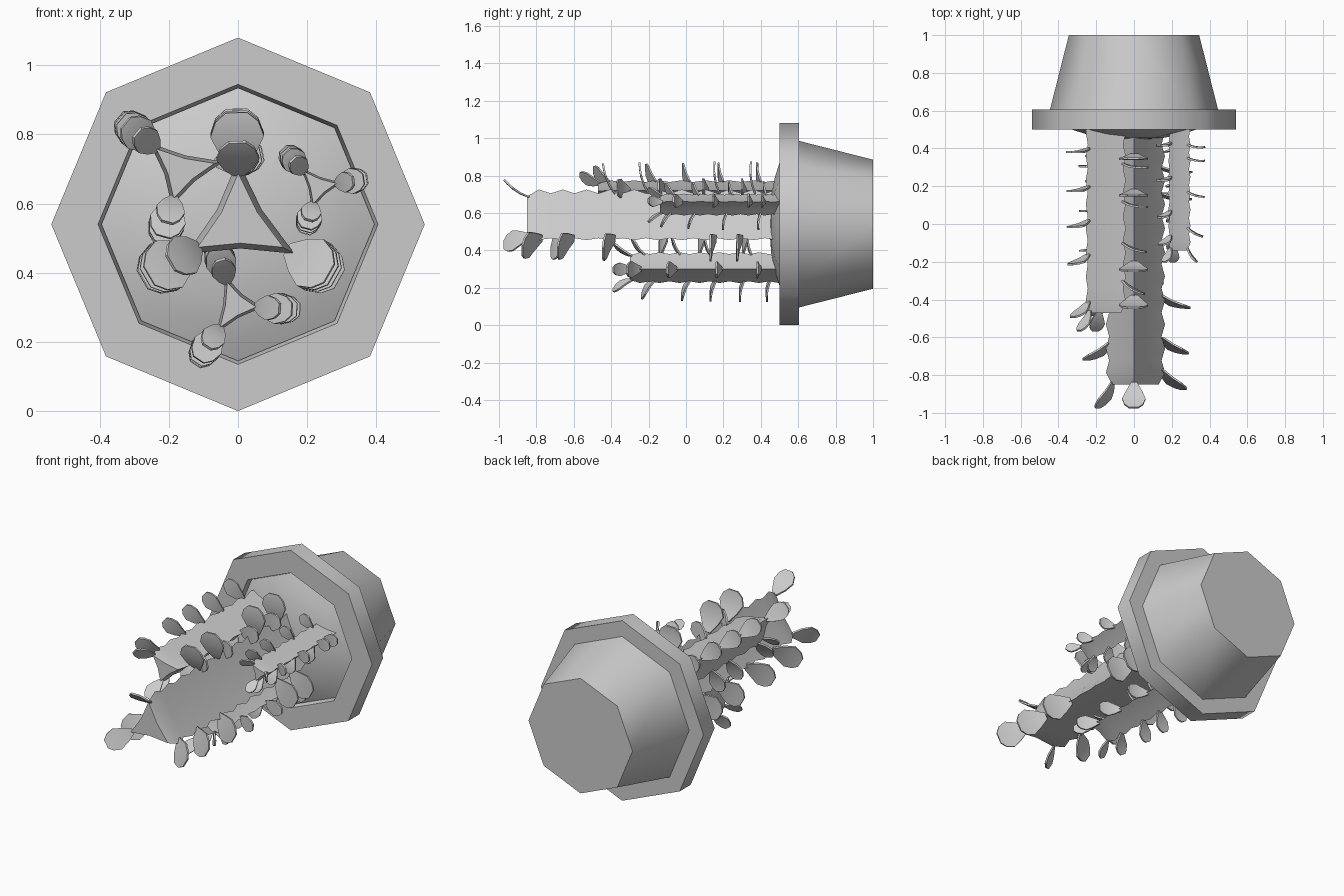
import bpy, bmesh, math
from mathutils import Vector

if "Cube" in bpy.data.objects:
    bpy.data.objects.remove(bpy.data.objects["Cube"])

CZ = 0.54  # height of the pot axis


def finish(name, bm, angle):
    bmesh.ops.remove_doubles(bm, verts=bm.verts, dist=1e-5)
    bmesh.ops.recalc_face_normals(bm, faces=bm.faces)
    me = bpy.data.meshes.new(name)
    bm.to_mesh(me)
    bm.free()
    ob = bpy.data.objects.new(name, me)
    bpy.context.collection.objects.link(ob)
    bpy.ops.object.select_all(action='DESELECT')
    ob.select_set(True)
    bpy.context.view_layer.objects.active = ob
    bpy.ops.object.shade_smooth_by_angle(angle=math.radians(angle))
    return ob


def loft(bm, rings, caps=True):
    vs = [[bm.verts.new(p) for p in r] for r in rings]
    n = len(vs[0])
    for a, b in zip(vs, vs[1:]):
        for i in range(n):
            j = (i + 1) % n
            bm.faces.new((a[i], a[j], b[j], b[i]))
    if caps:
        bm.faces.new(vs[0])
        bm.faces.new(vs[-1])


def turned(name, profile, angle):
    """Eight-sided turning about the y axis; profile is (radius, y)."""
    bm = bmesh.new()
    loft(bm, [[(r * math.sin(k * math.pi / 4), y, CZ + r * math.cos(k * math.pi / 4))
               for k in range(8)] for r, y in profile])
    return finish(name, bm, angle)


# pot with thick rim, and domed soil
turned("pot", [(0.345, 1.0), (0.445, 0.605), (0.54, 0.605), (0.54, 0.5),
               (0.405, 0.5), (0.39, 0.56)], 50)
turned("soil", [(0.395, 0.56), (0.395, 0.53), (0.33, 0.5), (0.25, 0.475),
                (0.15, 0.455), (0.05, 0.448)], 50)


def add_leaf(bm, base, out, tilt, length, width):
    """Curved hexagonal leaf leaning forward (-y) by tilt from the outward direction."""
    fwd = Vector((0, -1, 0))
    side = out.cross(fwd)
    rows = [(0.0, 0.25), (0.3, 0.68), (0.6, 1.0), (0.85, 0.8), (1.0, 0.4)]
    pos, last, rings = base.copy(), 0.0, []
    for t, w in rows:
        a = tilt + math.radians(18 - 36 * t)
        d = out * math.cos(a) + fwd * math.sin(a)
        nrm = d.cross(side).normalized() * 0.005
        pos = pos + d * (t - last) * length
        last = t
        s = side * w * width / 2
        rings.append([pos - s - nrm, pos + s - nrm, pos + s + nrm, pos - s + nrm])
    loft(bm, rings)


def cactus(name, corners, front, step, wave, length, width, rows, tips):
    """Three-ridged stem with scalloped ridges, plus leaves along each ridge."""
    pts = [Vector((x, 0, z)) for x, z in corners]
    c = sum(pts, Vector()) / 3
    n = round((0.55 - front) / step) * 2
    rings = []
    for i in range(n + 1):
        y = front + (0.55 - front) * i / n
        k = 1 + (wave if i % 2 else -wave)
        if i == 0:
            k = 0.84
        ring = []
        for a, b in zip(pts, pts[1:] + pts[:1]):
            mid = (a + b) / 2
            ring.append(c + (a - c) * k + Vector((0, y, 0)))
            ring.append(c + (mid - c) * (0.88 if i else 0.7) + Vector((0, y, 0)))
        rings.append(ring)
    bm = bmesh.new()
    loft(bm, rings)
    finish(name + "_stem", bm, 50)
    bm = bmesh.new()
    for p, ys, tip in zip(pts, rows, tips):
        out = (p - c).normalized()
        for y in ys:
            f = (0.5 - y) / (0.5 - front)
            add_leaf(bm, p - out * 0.012 + Vector((0, y, 0)), out,
                     math.radians(12 + 34 * f * f), length, width)
        if tip:  # small leaf at the growing end
            add_leaf(bm, c + (p - c) * 0.82 + Vector((0, front + 0.012, 0)), out,
                     math.radians(60), length * 0.95, width * 0.8)
    finish(name + "_leaves", bm, 35)


cactus("tall", [(0.0, 0.715), (0.155, 0.46), (-0.14, 0.46)], -0.85, 0.13, 0.06, 0.175, 0.155,
       [[0.37, 0.18, -0.2, -0.38], [0.3, 0.16, -0.38, -0.6, -0.77],
        [0.33, 0.1, -0.1, -0.38, -0.63]], [1, 0, 1])
cactus("left", [(-0.25, 0.77), (-0.05, 0.72), (-0.19, 0.60)], -0.47, 0.125, 0.06, 0.14, 0.105,
       [[0.4, 0.2, 0.02, -0.16, -0.41], [0.32, 0.12, -0.1, -0.3],
        [0.38, 0.25, 0.03, -0.13, -0.4]], [1, 0, 1])
cactus("right", [(0.185, 0.70), (0.295, 0.66), (0.215, 0.59)], -0.14, 0.085, 0.06, 0.095, 0.075,
       [[0.43, 0.25, 0.07, -0.06], [0.42, 0.35, 0.17, -0.02],
        [0.4, 0.22, 0.05, -0.08]], [1, 1, 1])
cactus("low", [(-0.035, 0.385), (0.065, 0.30), (-0.06, 0.23)], -0.3, 0.11, 0.06, 0.13, 0.09,
       [[0.35, 0.13, -0.03, -0.22], [0.4, 0.19, -0.05, -0.24],
        [0.45, 0.31, 0.16, 0.02, -0.17]], [1, 1, 1])
